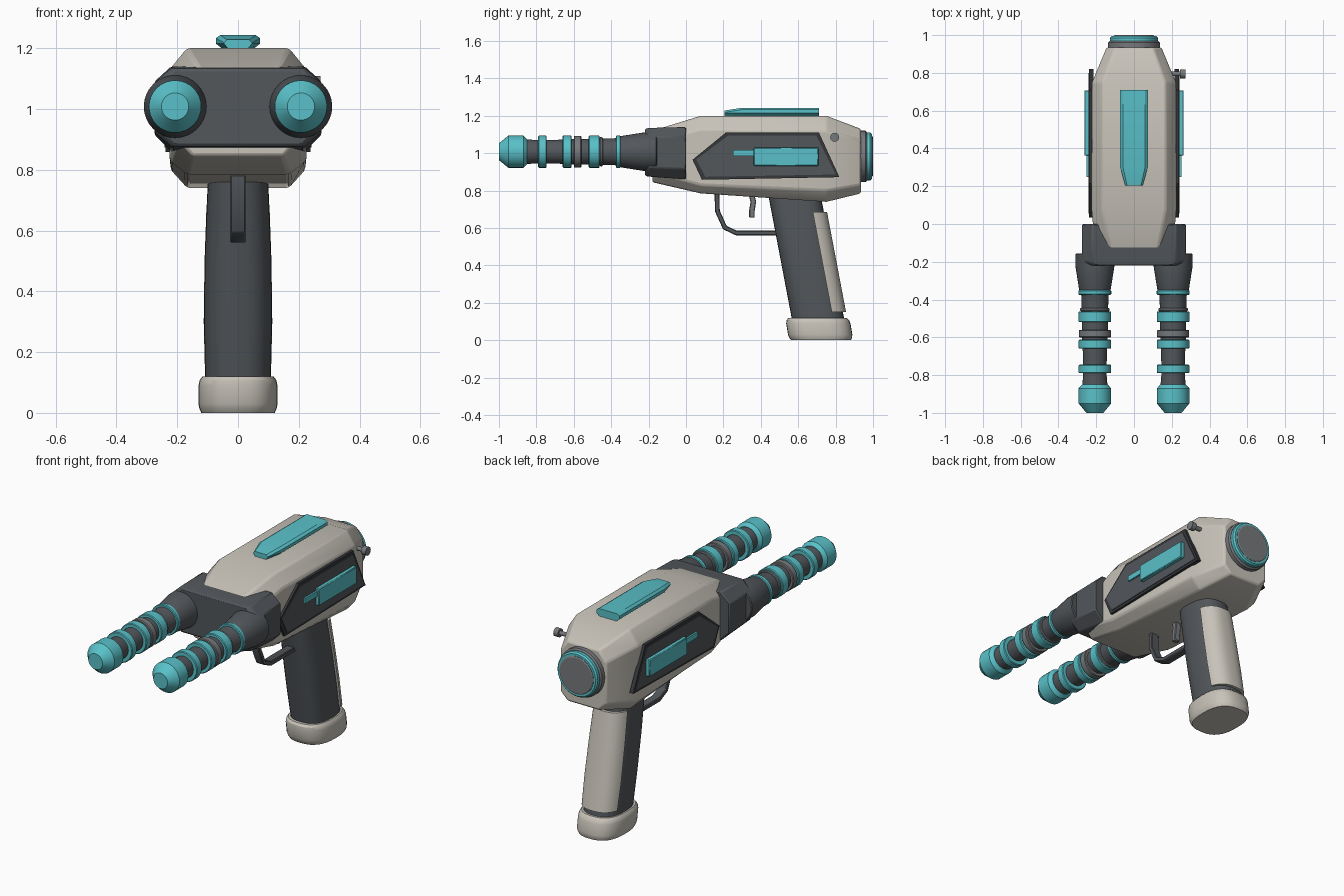
import bpy, bmesh, math
from mathutils import Vector

if "Cube" in bpy.data.objects:
    bpy.data.objects.remove(bpy.data.objects["Cube"])


def material(name, rgb):
    m = bpy.data.materials.new(name)
    m.diffuse_color = (*rgb, 1)
    m.use_nodes = True
    m.node_tree.nodes["Principled BSDF"].inputs["Base Color"].default_value = m.diffuse_color
    return m


CREAM = material("cream", (0.58, 0.55, 0.49))
DARK = material("charcoal", (0.085, 0.095, 0.105))
BLACK = material("dark_trim", (0.035, 0.038, 0.042))
TEAL = material("teal", (0.1, 0.53, 0.58))
GREY = material("grey", (0.18, 0.19, 0.2))


def loft(name, rings, mat, bevel=0.0, segments=1, angle=30):
    """Skin a list of equal-length point rings and cap both ends."""
    bm = bmesh.new()
    vs = [[bm.verts.new(p) for p in r] for r in rings]
    n = len(vs[0])
    for a, b in zip(vs, vs[1:]):
        for i in range(n):
            j = (i + 1) % n
            bm.faces.new((a[i], a[j], b[j], b[i]))
    bm.faces.new(vs[0])
    bm.faces.new(vs[-1])
    bmesh.ops.recalc_face_normals(bm, faces=bm.faces)
    me = bpy.data.meshes.new(name)
    bm.to_mesh(me)
    bm.free()
    me.materials.append(mat)
    me.shade_smooth()
    me.set_sharp_from_angle(angle=math.radians(angle))
    ob = bpy.data.objects.new(name, me)
    bpy.context.collection.objects.link(ob)
    if bevel:
        mod = ob.modifiers.new("bevel", "BEVEL")
        mod.width = bevel
        mod.segments = segments
        mod.limit_method = 'ANGLE'
        mod.angle_limit = math.radians(25)
    return ob


def lathe(name, profile, mat, x=0.0, z=0.0, n=32):
    """Turn (y, radius) pairs around an axis parallel to y."""
    rings = [[(x + r * math.cos(math.tau * i / n), y, z + r * math.sin(math.tau * i / n))
              for i in range(n)] for y, r in profile]
    return loft(name, rings, mat)


def side_plate(name, outline, x0, x1, mat, bevel=0.0):
    """Extrude a (y, z) outline along x."""
    return loft(name, [[(x, y, z) for y, z in outline] for x in (x0, x1)], mat, bevel)


def rect(y0, y1, z0, z1):
    return [(y0, z0), (y1, z0), (y1, z1), (y0, z1)]


def octagon(y, wt, w, zt, st, sb, zb, wb=None):
    """Chamfered cross-section at y."""
    wb = wb or wt
    half = [(wt, zt), (w, st), (w, sb), (wb, zb)]
    return [(a, y, b) for a, b in half] + [(-a, y, b) for a, b in reversed(half)]


def oval(yc, z, hx, hy, a0=-180, a1=180, n=32, power=2.6):
    """Superellipse ring (or rear arc of it) at height z; angle 0 points to +y."""
    pts = []
    full = a1 - a0 >= 360
    for i in range(n):
        t = math.radians(a0 + (a1 - a0) * i / (n if full else n - 1))
        c, s = math.cos(t), math.sin(t)
        pts.append((hx * math.copysign(abs(s) ** (2 / power), s),
                    yc + hy * math.copysign(abs(c) ** (2 / power), c), z))
    return pts


# main housing
loft("body", [
    octagon(-0.18, 0.12, 0.20, 1.12, 1.06, 0.90, 0.845, 0.15),
    octagon(0.08, 0.168, 0.225, 1.2, 1.13, 0.83, 0.785),
    octagon(0.75, 0.168, 0.222, 1.2, 1.12, 0.80, 0.74),
    octagon(0.935, 0.10, 0.145, 1.13, 1.07, 0.83, 0.785)], CREAM, 0.01, 2)

# front yoke carrying both barrels
loft("front_yoke", [
    octagon(-0.22, 0.21, 0.255, 1.13, 1.08, 0.93, 0.88),
    octagon(-0.20, 0.22, 0.275, 1.135, 1.085, 0.925, 0.875),
    octagon(0.0, 0.22, 0.275, 1.14, 1.09, 0.915, 0.86)], DARK, 0.006)

# top rail
loft("top_rail", [
    [(s * w, y, z) for s, w, z in
     [(1, k * 0.65, 1.195), (1, k, 1.215), (1, k, h - 0.01), (1, k * 0.8, h),
      (-1, k * 0.8, h), (-1, k, h - 0.01), (-1, k, 1.215), (-1, k * 0.65, 1.195)]]
    for y, k, h in [(0.205, 0.046, 1.228), (0.30, 0.073, 1.243), (0.71, 0.073, 1.243)]], TEAL)

# rear cap
lathe("rear_cap", [(0.92, 0.138), (0.96, 0.138), (0.968, 0.13)], GREY, z=0.983)
lathe("rear_ring", [(0.96, 0.128), (0.985, 0.128), (0.994, 0.12), (0.994, 0.11)], TEAL, z=0.983)
lathe("rear_disc", [(0.97, 0.108), (0.996, 0.108), (1.0, 0.102)], GREY, z=0.983)

# barrels with bands, and side panels, on both sides
for side, s in (("right", 1), ("left", -1)):
    bx, bz = s * 0.207, 1.008
    lathe(side + "_barrel", [(-0.155, 0.098), (-0.16, 0.103), (-0.225, 0.103), (-0.345, 0.084),
                             (-0.38, 0.072), (-0.45, 0.07), (-0.60, 0.068), (-0.70, 0.063),
                             (-0.80, 0.062), (-0.87, 0.068)], DARK, bx, bz)
    lathe(side + "_barrel_tip", [(-0.85, 0.068), (-0.87, 0.086), (-0.95, 0.086), (-1.0, 0.045)],
          TEAL, bx, bz)
    for k, (y0, y1, r, mat) in enumerate([
            (-0.79, -0.745, 0.086, TEAL), (-0.66, -0.612, 0.086, TEAL),
            (-0.60, -0.56, 0.085, GREY), (-0.52, -0.462, 0.086, TEAL),
            (-0.462, -0.445, 0.078, GREY), (-0.375, -0.35, 0.087, TEAL)]):
        lathe(f"{side}_barrel_band_{k}",
              [(y0, r - 0.004), (y0 + 0.004, r), (y1 - 0.004, r), (y1, r - 0.004)], mat, bx, bz)

    outline = [(0.035, 0.965), (0.215, 1.112), (0.71, 1.112), (0.82, 0.872), (0.085, 0.858)]
    cy, cz = 0.43, 0.98
    inner = [(cy + (y - cy) * 0.95, cz + (z - cz) * 0.87) for y, z in outline]
    side_plate(side + "_panel_frame", outline, s * 0.215, s * 0.238, BLACK)
    side_plate(side + "_panel", inner, s * 0.22, s * 0.242, DARK)
    side_plate(side + "_light", rect(0.362, 0.708, 0.932, 1.03), s * 0.23, s * 0.263, TEAL, 0.004)
    side_plate(side + "_light_tab", rect(0.25, 0.37, 0.985, 1.016), s * 0.23, s * 0.252, TEAL)

# selector knob on the right side only
for name, r, x0, x1 in (("knob_stem", 0.012, 0.18, 0.25), ("knob", 0.024, 0.243, 0.272)):
    side_plate(name, [(0.795 + r * math.cos(math.tau * i / 16), 1.085 + r * math.sin(math.tau * i / 16))
                      for i in range(16)], x0, x1, GREY)


# raked grip with rear panel and base
def grip_y(z):
    return 0.585 + (0.75 - z) * 0.19


loft("grip", [oval(grip_y(z), z, hx, 0.14) for z, hx in
              [(0.10, 0.108), (0.3, 0.112), (0.5, 0.11), (0.68, 0.103), (0.79, 0.098)]], DARK)
loft("grip_back_panel", [oval(grip_y(z) + 0.004, z, hx, 0.153, -66, 66, 24) for z, hx in
                         [(0.15, 0.117), (0.3, 0.121), (0.5, 0.118), (0.685, 0.111)]], CREAM)
loft("grip_base", [oval(0.722 - z * 0.16, z, 0.13 * k, 0.172 * k) for z, k in
                   [(0, 0.93), (0.015, 0.98), (0.03, 1), (0.09, 1), (0.108, 0.97), (0.12, 0.9)]], CREAM)


# trigger guard and trigger swept along side-view paths
def sweep(name, path, half_t, half_x, mat):
    p = [Vector(q) for q in path]
    rings = []
    for i, q in enumerate(p):
        d = (p[min(i + 1, len(p) - 1)] - p[max(i - 1, 0)]).normalized()
        t = Vector((-d.y, d.x)) * half_t
        a, b = q + t, q - t
        rings.append([(half_x, *a), (half_x, *b), (-half_x, *b), (-half_x, *a)])
    return loft(name, rings, mat, 0.004)


sweep("trigger_guard", [(0.165, 0.80), (0.168, 0.69), (0.208, 0.602), (0.27, 0.573), (0.50, 0.573)],
      0.013, 0.025, DARK)
sweep("trigger", [(0.345, 0.80), (0.36, 0.74), (0.352, 0.69), (0.352, 0.655)], 0.015, 0.018, GREY)
